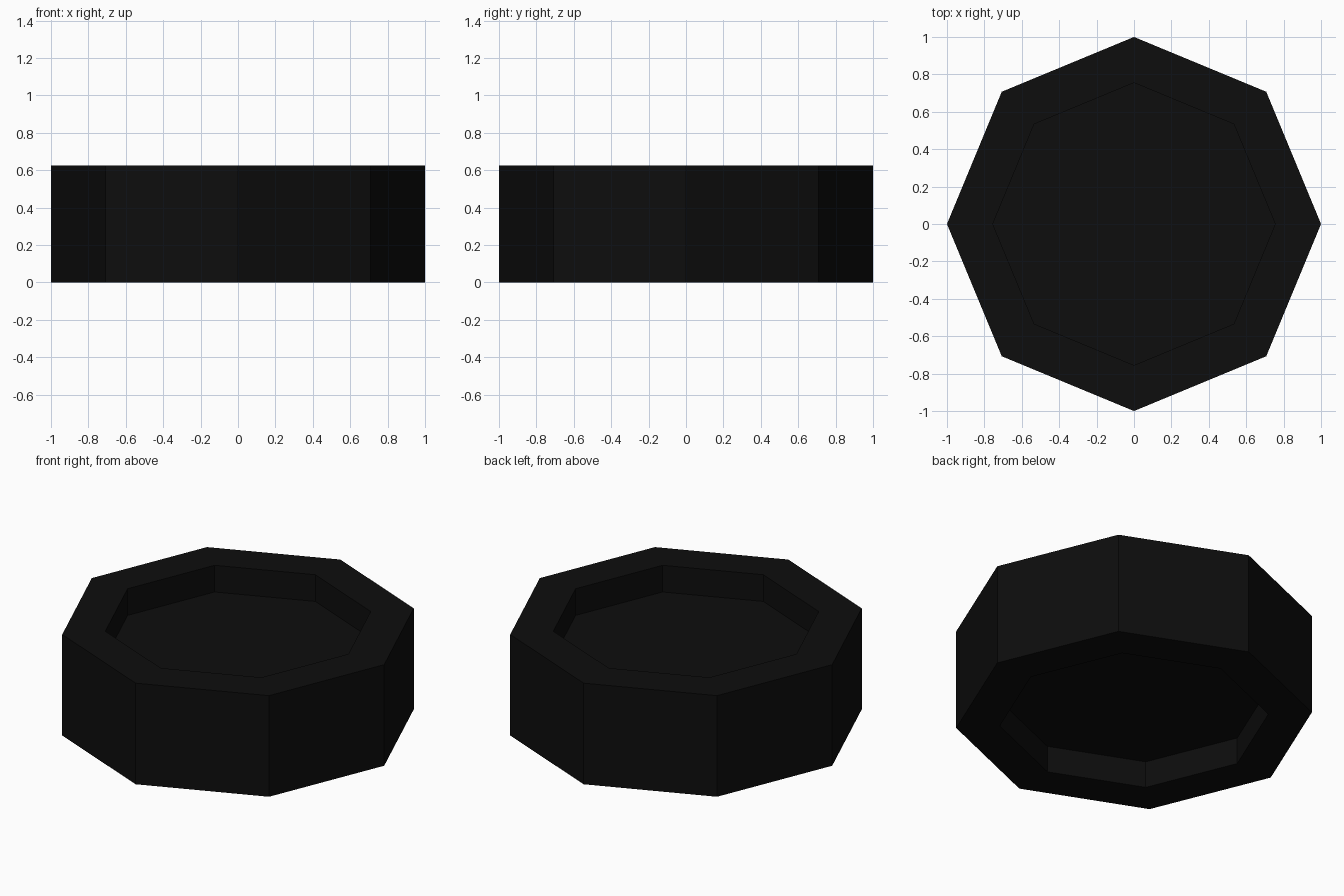
import bpy, bmesh, math

if "Cube" in bpy.data.objects:
    bpy.data.objects.remove(bpy.data.objects["Cube"])

SIDES, HEIGHT, INNER, DEPTH = 8, 0.625, 0.755, 0.165

black = bpy.data.materials.new("near_black")
black.diffuse_color = (0.004, 0.004, 0.004, 1)
black.use_nodes = True
black.node_tree.nodes["Principled BSDF"].inputs["Base Color"].default_value = black.diffuse_color

bm = bmesh.new()

def ring(r, z):
    return [bm.verts.new((r * math.cos(i * math.tau / SIDES),
                          r * math.sin(i * math.tau / SIDES), z)) for i in range(SIDES)]

# Profile from lower recess floor, round the outside, to upper recess floor
profile = [(INNER, DEPTH), (INNER, 0), (1, 0), (1, HEIGHT),
           (INNER, HEIGHT), (INNER, HEIGHT - DEPTH)]
rings = [ring(r, z) for r, z in profile]
for a, b in zip(rings, rings[1:]):
    for i in range(SIDES):
        j = (i + 1) % SIDES
        bm.faces.new((a[i], a[j], b[j], b[i]))

# Recess floors
bm.faces.new(rings[0][::-1])
bm.faces.new(rings[-1])
bmesh.ops.recalc_face_normals(bm, faces=bm.faces)

mesh = bpy.data.meshes.new("octagonal_puck")
bm.to_mesh(mesh)
bm.free()
mesh.materials.append(black)
bpy.context.collection.objects.link(bpy.data.objects.new("octagonal_puck", mesh))
